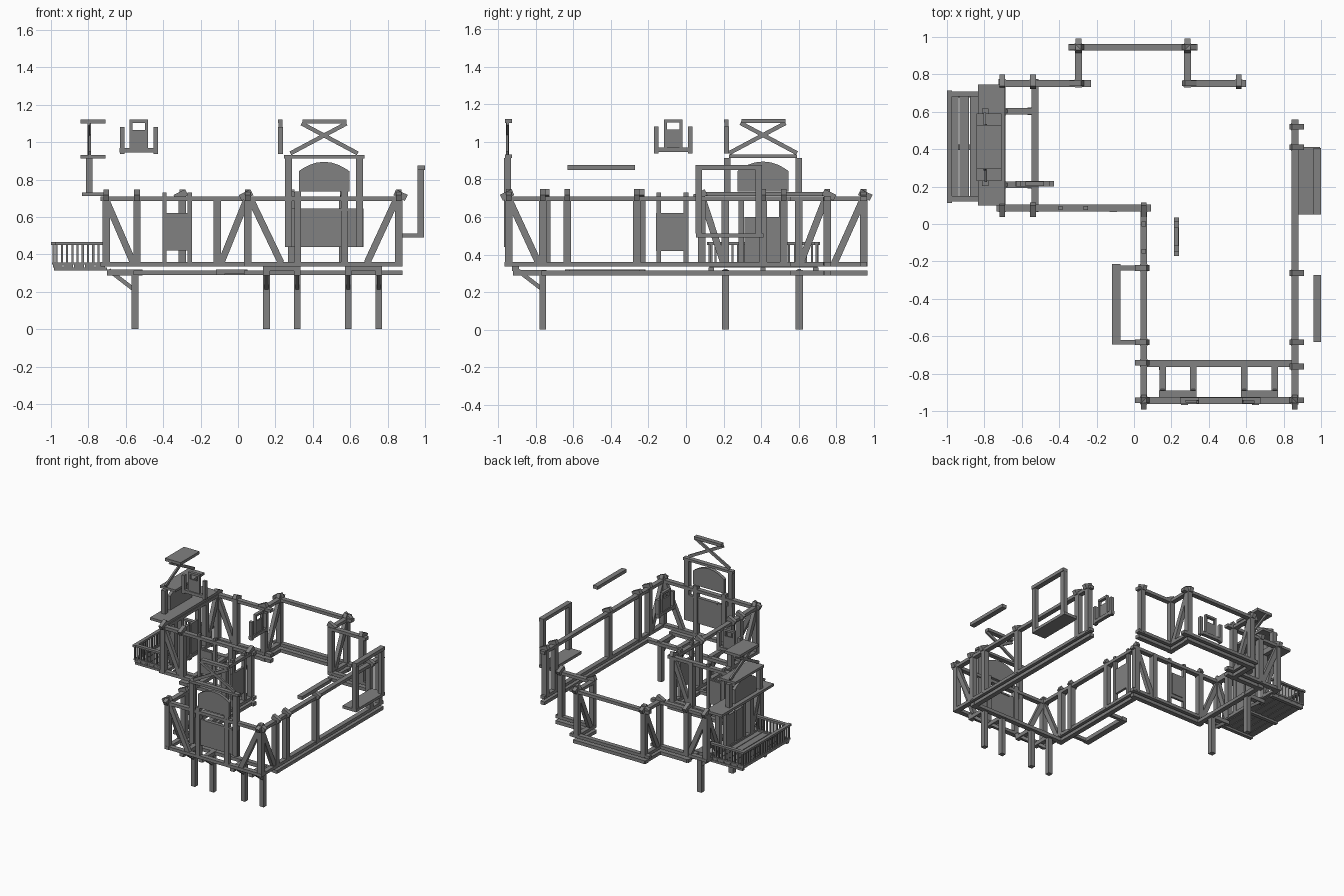
import bpy, bmesh
from math import cos, pi
from mathutils import Vector, Matrix

if "Cube" in bpy.data.objects:
    bpy.data.objects.remove(bpy.data.objects["Cube"])

# one dark grey for all the timber
timber = bpy.data.materials.new("dark_timber")
timber.diffuse_color = (.22, .22, .22, 1)
timber.use_nodes = True
timber.node_tree.nodes["Principled BSDF"].inputs["Base Color"].default_value = timber.diffuse_color


def finish(name, bm):
    me = bpy.data.meshes.new(name)
    bmesh.ops.recalc_face_normals(bm, faces=bm.faces)
    bm.to_mesh(me)
    bm.free()
    me.materials.append(timber)
    ob = bpy.data.objects.new(name, me)
    bpy.context.collection.objects.link(ob)
    return ob


def box(name, x0, x1, y0, y1, z0, z1):
    bm = bmesh.new()
    m = Matrix.Translation(((x0+x1)/2, (y0+y1)/2, (z0+z1)/2)) @ Matrix.Diagonal((x1-x0, y1-y0, z1-z0, 1))
    bmesh.ops.create_cube(bm, size=1, matrix=m)
    return finish(name, bm)


def beam(name, p, q, w=.04, h=.035):
    # square timber between two points; w is horizontal width, h the other
    p, q = Vector(p), Vector(q)
    d = (q-p).normalized()
    side = Vector((1, 0, 0)) if abs(d.z) > .999 else d.cross(Vector((0, 0, 1))).normalized()
    up = side.cross(d)
    rot = Matrix((side, d, up)).transposed().to_4x4()
    bm = bmesh.new()
    bmesh.ops.create_cube(bm, size=1, matrix=Matrix.Translation((p+q)/2) @ rot
                          @ Matrix.Diagonal((w, (q-p).length, h, 1)))
    return finish(name, bm)


def post(x, y, z0=.345, z1=.71, w=.04, name="wall_post"):
    return box(name, x-w/2, x+w/2, y-w/2, y+w/2, z0, z1)


def cap(x, y, dx, dy):
    # tilted rafter end sitting on a post
    beam("rafter_end", (x-dx*.022, y-dy*.022, .732), (x+dx*.04, y+dy*.04, .702), .03, .035)


def plate(a, b, z, h, w=.042, name="wall_plate"):
    beam(name, (*a, z), (*b, z), w, h)


FRONT, BACK, MID = -.943, .945, .752
LX, IX, RX, LEFT = -.705, .052, .86, -.53
BX0, BX1, WY = -.297, .286, .085

# wall sole plates and top plates
walls = [((IX-.02, FRONT), (.88, FRONT)), ((RX, -.965), (RX, .56)),
         ((IX, -.965), (IX, .1)), ((-.735, WY), (.09, WY)),
         ((LX, .065), (LX, .775)), ((-.725, MID), (-.23, MID)),
         ((BX0, .73), (BX0, .965)), ((-.35, BACK), (.34, BACK)),
         ((BX1, .73), (BX1, .965)), ((.265, MID), (.6, MID))]
for a, b in walls:
    plate(a, b, .347, .024, .037, "sole_plate")
    plate(a, b, .698, .024, .037, "top_plate")

# ground floor sill beams, set back below the jetties
sills = [((IX-.02, -.745), (.88, -.745)), ((RX, -.77), (RX, .56)),
         ((IX, -.77), (IX, .1)), ((-.56, WY), (.09, WY)),
         ((LEFT, .065), (LEFT, .775)), ((-.56, MID), (-.23, MID)),
         ((BX0, .73), (BX0, .965)), ((-.32, BACK), (.31, BACK)),
         ((BX1, .73), (BX1, .965)), ((.265, MID), (.6, MID))]
for a, b in sills:
    plate(a, b, .302, .026, .037, "floor_sill")

# posts with rafter ends; the last two numbers point outwards
posts = [(IX, FRONT, 0, -1), (IX, FRONT, -1, 0), (RX, FRONT, 0, -1), (RX, FRONT, 1, 0),
         (RX, -.762, 1, 0), (RX, -.632, 1, 0), (RX, -.262, 1, 0), (RX, .41, 1, 0), (RX, .52, 1, 0),
         (IX, -.742, -1, 0), (IX, -.632, -1, 0), (IX, -.235, -1, 0), (IX, WY, 0, -1),
         (LX, WY, 0, -1), (LX, MID, 0, 1), (-.54, WY, 0, -1), (-.54, MID, 0, 1),
         (BX0, MID, -1, 0), (BX0, BACK, 0, 1), (BX0, BACK, -1, 0),
         (BX1, BACK, 0, 1), (BX1, BACK, 1, 0), (BX1, MID, 1, 0), (.56, MID, 0, 1)]
seen = set()
for x, y, dx, dy in posts:
    if (x, y) not in seen:
        post(x, y)
        seen.add((x, y))
    cap(x, y, dx, dy)
post(-.112, WY)
for y in (.21, .6):
    post(LX, y)

# diagonal braces, leaning down from the corner post heads
for x0, x1, y in ((.07, .23, FRONT), (.845, .69, FRONT), (LX, -.56, WY), (.045, -.09, WY), (LX, -.56, MID)):
    beam("wall_brace", (x0, y, .69), (x1, y, .355), .03, .036)
for y0, y1, x in ((-.94, -.785, RX), (-.94, -.785, IX), (.09, .2, LX), (.74, .61, LX),
                  (.94, .79, BX0), (.94, .79, BX1)):
    beam("wall_brace", (x, y0, .69), (x, y1, .355), .03, .036)

# windows with shutters in the two inner walls
for c in (-.393, -.258):
    post(c, WY, .35, .73, .022, "window_stud")
box("window_panel", -.385, -.262, WY-.008, WY+.008, .42, .62)
box("window_inner", -.372, -.275, WY-.014, WY+.014, .445, .61)
for c in (-.145, .0):
    post(IX, c, .35, .73, .025, "window_stud")
box("window_panel", IX-.009, IX+.009, -.16, .0, .42, .62)

# jetty posts, joists and struts under the front and left gables
for x in (.153, .317, .59, .753):
    post(x, -.763, 0, .29, .036, "front_jetty_post")
    beam("front_joist", (x, -.742, .303), (x, -.92, .303), .035, .03)
    beam("front_strut", (x, -.765, .215), (x, -.895, .315), .02, .022)
for a, b in ((.135, .335), (.572, .77)):
    box("front_joist_end_beam", a, b, -.925, -.89, .312, .336)
for y in (.21, .603):
    post(-.551, y, 0, .29, .038, "left_jetty_post")
    beam("left_joist", (-.51, y, .303), (-.7, y, .303), .037, .03)
    beam("left_strut", (-.56, y, .215), (-.69, y, .315), .02, .022)

# small side bay floor
box("bay_floor_beam", -.117, -.072, -.645, -.215, .29, .32)
for y in (-.235, -.632):
    box("bay_joist", -.09, .05, y-.013, y+.013, .295, .32)


# gables: built along local u, with depth along the wall normal
def gable(axis, c, n, depth, half):
    def gbox(name, u0, u1, z0, z1, t0, t1):
        if axis == 'x':
            box(name, c+u0, c+u1, n+t0, n+t1, z0, z1)
        else:
            box(name, n+t0, n+t1, c+u0, c+u1, z0, z1)

    def P(u, z, t=0):
        return Vector((c+u, n+t, z)) if axis == 'x' else Vector((n+t, c+u, z))
    gbox("gable_tie", -half, half, .913, .932, -depth*.35, depth*.65)
    gbox("gable_collar", -.115, .12, 1.1, 1.122, -depth*.35, depth*.65)
    for s in (-1, 1):
        beam("gable_cross", P(-s*.18, .94, s*.002), P(s*.12, 1.1, s*.002), .014, .022)
        u = s*.19
        gbox("gable_post", u-.018, u+.018, .715, .915, -.018, .018)
    # arched shutter panel
    bm = bmesh.new()
    us = [.135*cos(i*pi/10) for i in range(11)]
    pts = [(-.135, .735), (.135, .735)] + [(u, .845+.05*(1-(u/.135)**2)) for u in us]
    f = bm.faces.new([bm.verts.new(P(u, z, -.012)) for u, z in pts])
    r = bmesh.ops.extrude_face_region(bm, geom=[f])
    vs = [v for v in r["geom"] if isinstance(v, bmesh.types.BMVert)]
    bmesh.ops.translate(bm, vec=P(0, 0, .024)-P(0, 0, 0), verts=vs)
    finish("gable_arched_panel", bm)


gable('x', .46, -.95, .036, .215)
gable('y', .41, -.795, .135, .18)
box("left_gable_floor", -.835, -.69, .098, .745, .712, .732)

# front window wall: breast panel, studs and tall frame posts
box("front_breast_panel", .25, .672, -.952, -.935, .44, .645)
box("front_breast_trim", .38, .62, -.958, -.93, .632, .645)
for x in (.32, .57):
    post(x, FRONT, .355, .735, .036, "front_window_stud")
for x in (.27, .65):
    post(x, -.95, .44, .72, .036, "front_frame_post")

# balcony door in the left wall
for y in (.295, .51):
    post(LX, y, .355, .71, .03, "door_jamb")
for y0, y1 in ((.312, .395), (.41, .496)):
    box("door_leaf", LX-.01, LX+.01, y0, y1, .36, .6)

# balcony: planks, joists, rails and balusters
for i in range(5):
    x = -.99+i*.057
    box("balcony_plank", x, x+.052, .125, .7, .33, .345)
for y in (.135, .41, .69):
    box("balcony_joist", -.985, -.7, y-.014, y+.014, .314, .331)
box("balcony_front_rail", -1.0, -.972, .112, .714, .45, .466)
box("balcony_front_foot", -.995, -.977, .12, .705, .345, .357)
for y in (.135, .695):
    box("balcony_side_rail", -.985, -.705, y-.014, y+.014, .45, .466)
    box("balcony_side_foot", -.985, -.705, y-.009, y+.009, .345, .357)
    for i in range(10):
        post(-.97+i*.028, y, .35, .455, .011, "balcony_baluster")
for i in range(20):
    post(-.986, .126+i*.574/19, .35, .455, .011, "balcony_baluster")

# right dormer: platform, open frame and separate lintel
box("right_dormer_platform", .875, .995, .052, .412, .49, .512)
for y in (.068, .387):
    box("right_dormer_post", .96, .994, y-.017, y+.017, .512, .852)
box("right_dormer_lintel", .96, 1.0, .05, .405, .85, .876)
box("right_roof_lintel", .96, 1.0, -.63, -.272, .85, .876)


# small roof windows
def roof_window(axis, c, n):
    def b(name, u0, u1, z0, z1, t):
        if axis == 'x':
            box(name, c+u0, c+u1, n-t, n+t, z0, z1)
        else:
            box(name, n-t, n+t, c+u0, c+u1, z0, z1)
    b("roof_window_sill", -.103, .103, .946, .97, .014)
    for s in (-1, 1):
        b("roof_window_side_post", s*.09-.012, s*.09+.012, .938, 1.082, .014)
        b("roof_window_jamb", s*.041-.008, s*.041+.008, .97, 1.105, .01)
    b("roof_window_panel", -.034, .034, .97, 1.065, .006)
    b("roof_window_head", -.049, .049, 1.103, 1.12, .012)


roof_window('x', -.53, .215)
roof_window('y', -.068, .227)
